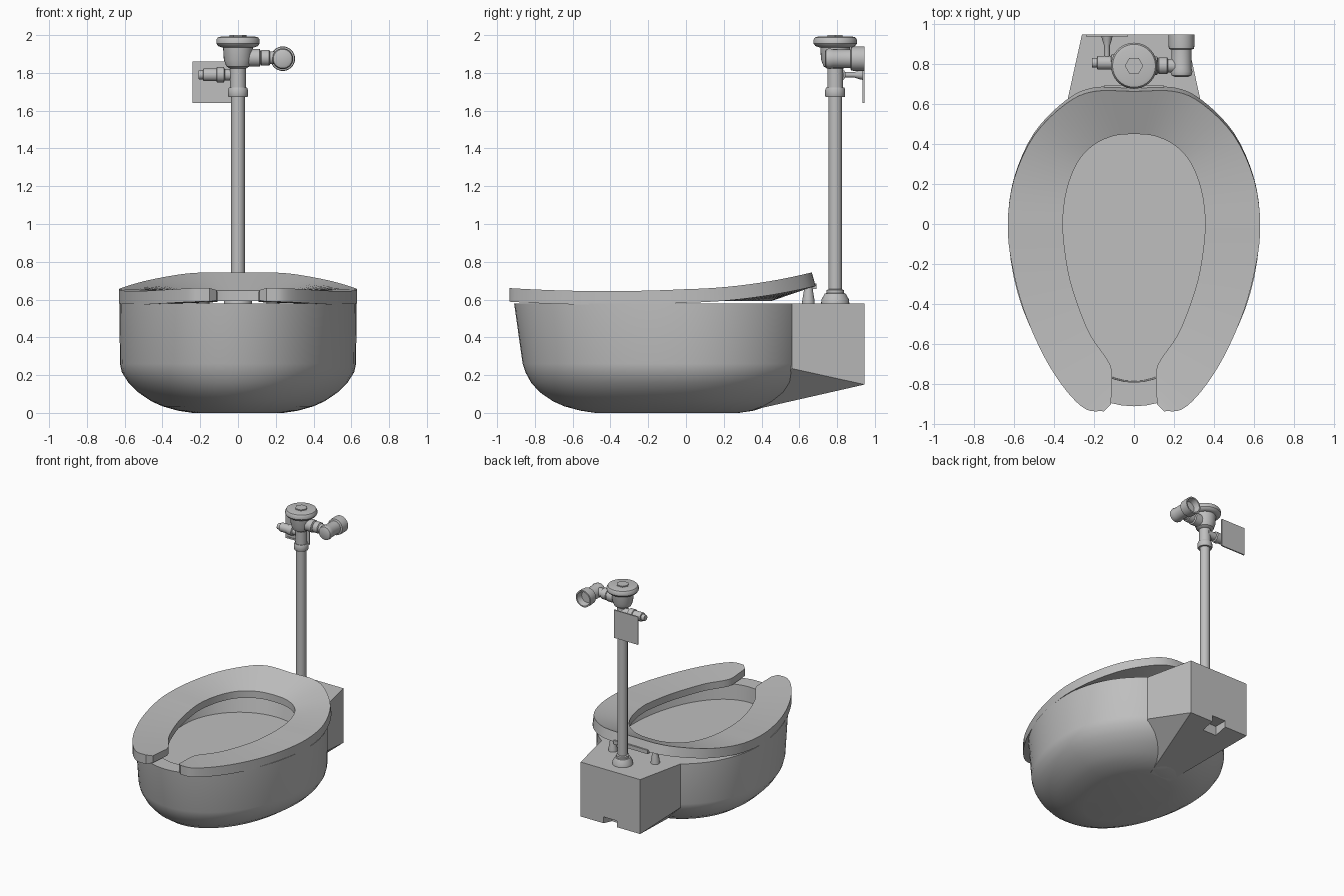
import bpy, bmesh
from math import pi, sin, cos, radians
from mathutils import Vector, Matrix

if "Cube" in bpy.data.objects:
    bpy.data.objects.remove(bpy.data.objects["Cube"])

grey = bpy.data.materials.new("plain grey")
grey.use_nodes = True
tone = (0.52, 0.52, 0.52, 1)
grey.diffuse_color = tone
grey.node_tree.nodes["Principled BSDF"].inputs["Base Color"].default_value = tone


def finish(name, bm, smooth=True):
    bmesh.ops.recalc_face_normals(bm, faces=bm.faces)
    me = bpy.data.meshes.new(name)
    bm.to_mesh(me)
    bm.free()
    me.materials.append(grey)
    if smooth:
        me.shade_smooth()
        me.set_sharp_from_angle(angle=radians(35))
    ob = bpy.data.objects.new(name, me)
    bpy.context.collection.objects.link(ob)
    return ob


def loft(name, rings):
    """Skin a series of equally sized closed rings and cap both ends."""
    bm = bmesh.new()
    loops = [[bm.verts.new(p) for p in ring] for ring in rings]
    for a, b in zip(loops, loops[1:]):
        for i in range(len(a)):
            j = (i + 1) % len(a)
            bm.faces.new((a[i], a[j], b[j], b[i]))
    bm.faces.new(loops[0])
    bm.faces.new(loops[-1])
    return finish(name, bm)


def lathe(name, profile, origin, axis="Z", sides=28):
    """Turn (radius, distance) pairs about an axis through origin."""
    turn = {"Z": Matrix(), "X": Matrix.Rotation(pi / 2, 4, "Y"),
            "Y": Matrix.Rotation(-pi / 2, 4, "X")}[axis]
    place = Matrix.Translation(origin) @ turn
    return loft(name, [[place @ Vector((r * cos(2 * pi * i / sides),
                                        r * sin(2 * pi * i / sides), h))
                        for i in range(sides)] for r, h in profile])


def hull(name, points):
    bm = bmesh.new()
    for p in points:
        bm.verts.new(p)
    bmesh.ops.convex_hull(bm, input=bm.verts)
    bmesh.ops.dissolve_limit(bm, angle_limit=0.01, verts=bm.verts, edges=bm.edges)
    return finish(name, bm, smooth=False)


def box(name, low, high):
    return hull(name, [(x, y, z) for x in (low[0], high[0])
                       for y in (low[1], high[1]) for z in (low[2], high[2])])


def egg(half, front, back, z, n=64):
    pts = []
    for i in range(n):
        a = 2 * pi * i / n
        s = sin(a)
        pts.append((half * cos(a), s * (back if s > 0 else -front), z))
    return pts


# Bowl: outer skin from the underside up to the rim, then down into the basin
loft("bowl", [egg(*r) for r in (
    (.24, -.48, .28, 0), (.32, -.56, .36, .012), (.4, -.645, .43, .035),
    (.46, -.705, .485, .062), (.53, -.775, .56, .11), (.58, -.82, .615, .16),
    (.615, -.85, .655, .215), (.625, -.865, .67, .26),
    (.628, -.91, .672, .58), (.5, -.79, .51, .58), (.47, -.785, .48, .46))])

# Rear mounting block with a narrowing keel and a drain notch
block = hull("mounting_block", [p for s in (-1, 1) for p in (
    (s * .26, .945, .58), (s * .26, .945, .15), (s * .345, .56, .58),
    (s * .345, .56, .235), (s * .09, .29, .001))])
notch = box("notch_cutter", (-.06, .84, .05), (.06, 1, .2))
notch.hide_render = True
notch.hide_viewport = True
cut = block.modifiers.new("notch", "BOOLEAN")
cut.operation = "DIFFERENCE"
cut.object = notch


# Seat: open-front ring, raised at the back and dished towards the hole
def smooth_path(pts, steps=4):
    p = [Vector(q) for q in pts]
    p = [p[0] * 2 - p[1]] + p + [p[-1] * 2 - p[-2]]
    out = []
    for a, b, c, d in zip(p, p[1:], p[2:], p[3:]):
        for k in range(steps):
            t = k / steps
            out.append(b + (c - a) * t / 2 + (a * 2 - b * 5 + c * 4 - d) * t * t / 2
                       + (b * 3 - a - c * 3 + d) * t ** 3 / 2)
    return out + [p[-2]]


def seat_top(y):
    return .655 + (.02 * y + .17 * y * y if y > 0 else .05 * y + .06 * y * y)


outer = smooth_path([(0, .662), (.2, .662), (.34, .6), (.5, .44), (.6, .22), (.63, 0),
                     (.61, -.2), (.55, -.43), (.45, -.66), (.34, -.83), (.24, -.925), (.15, -.935)])
inner = smooth_path([(0, .45), (.1, .44), (.2, .395), (.28, .31), (.335, .17), (.355, 0),
                     (.335, -.2), (.295, -.36), (.22, -.55), (.12, -.7), (.112, -.8), (.115, -.9)])
half = []
for o, i in zip(outer, inner):
    high, low = seat_top(o.y), seat_top(min(i.y, 0)) - .008
    half.append([(o.x, o.y + max(o.y, 0) * .03, high - .072), (o.x, o.y, high),
                 (i.x, i.y, low), (i.x, i.y, low - .055)])
mirrored = [[(-x, y, z) for x, y, z in ring] for ring in half[:0:-1]]
loft("seat", mirrored + half)

# Hinges between the seat and the block
for side, s in (("left", 1), ("right", -1)):
    lathe(side + "_hinge", [(.034, .575), (.032, .6), (.025, .64), (.02, .68)],
          (s * .185, .648, 0), sides=16)
box("hinge_bar", (-.15, .64, .655), (.15, .692, .685))

# Flush pipe and valve body
Y = .79
lathe("pipe_flange", [(.075, .575), (.073, .6), (.055, .632), (.046, .634), (.046, .65), (.036, .655)],
      (0, Y, 0))
lathe("flush_pipe", [(.036, .62), (.036, 1.69)], (0, Y, 0))
lathe("coupling_nut", [(.05, 1.672), (.053, 1.677), (.053, 1.71), (.048, 1.722)], (0, Y, 0))
lathe("valve_neck", [(.042, 1.72), (.042, 1.85)], (0, Y, 0))
lathe("valve_body", [(.042, 1.822), (.062, 1.835), (.075, 1.87), (.08, 1.95)], (0, Y, 0))
lathe("valve_cap", [(.085, 1.935), (.105, 1.942), (.115, 1.955), (.115, 1.975),
                    (.107, 1.988), (.09, 1.992)], (0, Y, 0), sides=40)
lathe("cap_hex", [(.046, 1.985), (.046, 2)], (0, Y, 0), sides=6)

# Supply branch and stop valve on the left
lathe("supply_branch", [(.047, 0), (.047, .115), (.036, .12), (.042, .125), (.042, .165),
                        (.034, .17), (.034, .24)], (0, Y, 1.88), "X")
lathe("stop_valve", [(.035, .735), (.05, .742), (.055, .76), (.05, .78), (.05, .88)],
      (.237, 0, 1.875), "Y")
lathe("wall_cup", [(.05, .87), (.063, .875), (.065, .9), (.065, .945), (.055, .945), (.045, .9)],
      (.237, 0, 1.875), "Y")

# Actuator on the right with its wall stem
lathe("actuator", [(.022, -.21), (.024, -.205), (.024, -.185), (.034, -.183), (.034, -.115),
                   (.04, -.112), (.04, -.075), (.03, -.07), (.03, 0)], (0, .805, 1.79), "X")
lathe("actuator_stem", [(.014, .81), (.014, .89), (.024, .92), (.028, .938)], (-.135, 0, 1.79), "Y", 16)

# Wall plate with a raised frame
box("wall_plate", (-.24, .939, 1.64), (-.03, .945, 1.86))
for x in (-.24, -.042):
    box("plate_side_rim", (x, .935, 1.64), (x + .012, .945, 1.86))
for z in (1.64, 1.848):
    box("plate_end_rim", (-.24, .935, z), (-.03, .945, z + .012))
